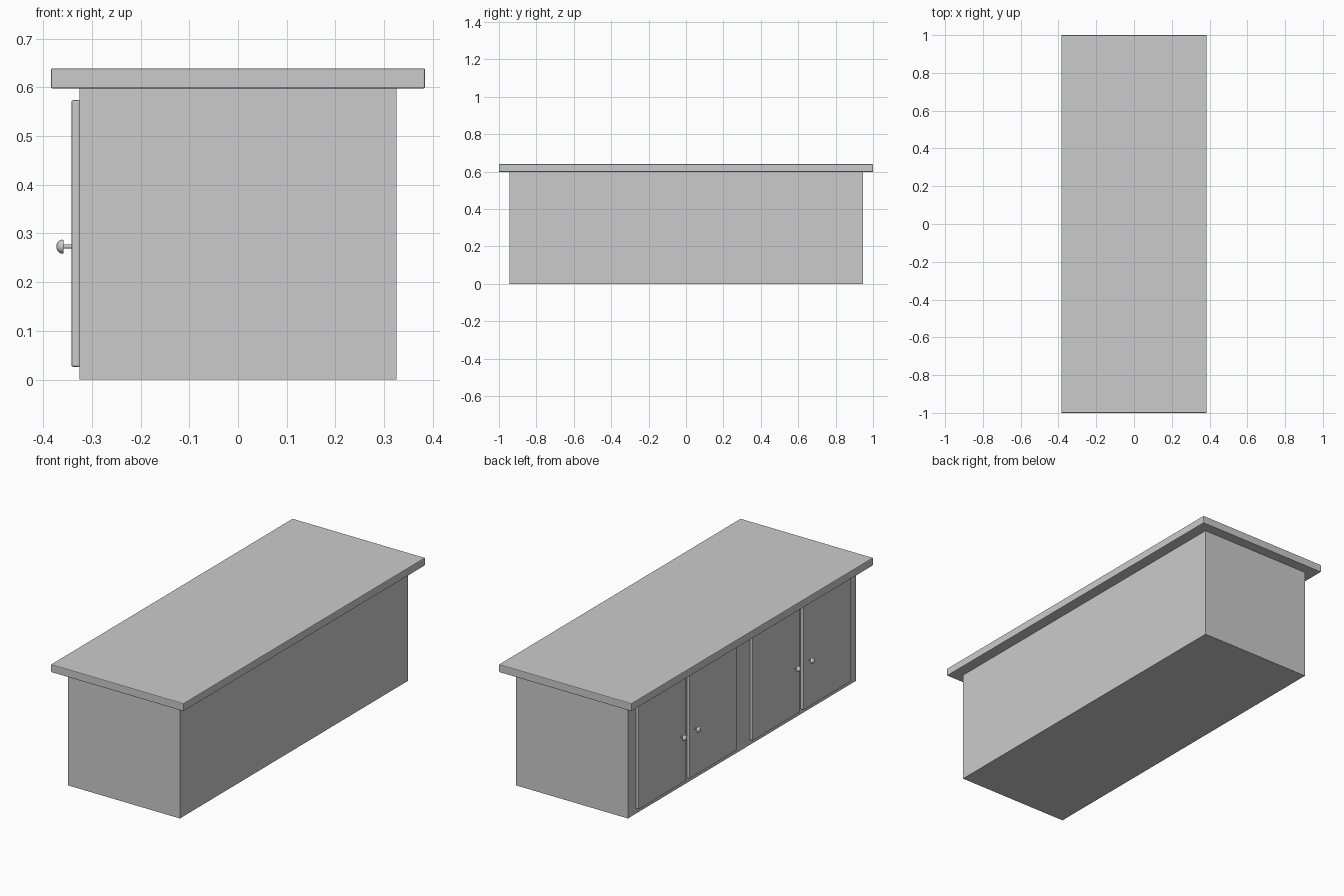
import bpy, bmesh, math
from mathutils import Matrix

if "Cube" in bpy.data.objects:
    bpy.data.objects.remove(bpy.data.objects["Cube"])


def box(name, lo, hi, bevel=0.0, segments=2):
    """Axis-aligned box between two corners, with optionally rounded edges."""
    size = [b - a for a, b in zip(lo, hi)]
    centre = [(a + b) / 2 for a, b in zip(lo, hi)]
    bm = bmesh.new()
    bmesh.ops.create_cube(bm, size=1)
    bmesh.ops.scale(bm, vec=size, verts=bm.verts)
    mesh = bpy.data.meshes.new(name)
    bm.to_mesh(mesh)
    bm.free()
    ob = bpy.data.objects.new(name, mesh)
    ob.location = centre
    bpy.context.collection.objects.link(ob)
    if bevel:
        mod = ob.modifiers.new("rounded_edges", 'BEVEL')
        mod.width = bevel
        mod.segments = segments
    return ob


def knob(name, location):
    """Turned knob: thin stem and domed head, pointing along -x."""
    head = [(0.0144 * math.cos(a), 0.0185 + 0.0125 * math.sin(a))
            for a in (math.radians(d) for d in range(0, 90, 15))]
    profile = [(0.004, -0.002), (0.004, 0.016), (0.0135, 0.016)] + head + [(0, 0.031)]
    bm = bmesh.new()
    verts = [bm.verts.new((r, 0, h)) for r, h in profile]
    edges = [bm.edges.new(pair) for pair in zip(verts, verts[1:])]
    bmesh.ops.spin(bm, geom=verts + edges, cent=(0, 0, 0), axis=(0, 0, 1),
                   angle=math.tau, steps=24)
    bmesh.ops.remove_doubles(bm, verts=bm.verts, dist=1e-5)
    bmesh.ops.recalc_face_normals(bm, faces=bm.faces)
    bmesh.ops.rotate(bm, verts=bm.verts, matrix=Matrix.Rotation(-math.pi / 2, 3, 'Y'))
    mesh = bpy.data.meshes.new(name)
    bm.to_mesh(mesh)
    bm.free()
    ob = bpy.data.objects.new(name, mesh)
    ob.location = location
    bpy.context.collection.objects.link(ob)
    bpy.ops.object.select_all(action='DESELECT')
    ob.select_set(True)
    bpy.context.view_layer.objects.active = ob
    bpy.ops.object.shade_smooth_by_angle(angle=math.radians(40))
    return ob


# Cabinet body and overhanging worktop
box("cabinet_body", (-0.325, -0.945, 0), (0.325, 0.945, 0.6))
box("worktop", (-0.384, -1, 0.598), (0.384, 1, 0.639), bevel=0.003)

# Two pairs of doors on the -x side, knobs close to the gap of each pair
PAIR_Y, HALF_GAP, DOOR_W, KNOB_Y = 0.4715, 0.0125, 0.396, 0.0575
for pair, side in (("back", 1), ("front", -1)):
    for leaf, turn in (("left", 1), ("right", -1)):
        y0 = side * PAIR_Y + turn * HALF_GAP
        y1 = y0 + turn * DOOR_W
        box(f"{pair}_{leaf}_door", (-0.342, min(y0, y1), 0.026),
            (-0.324, max(y0, y1), 0.574), bevel=0.004)
        knob(f"{pair}_{leaf}_knob", (-0.342, side * PAIR_Y + turn * KNOB_Y, 0.273))
